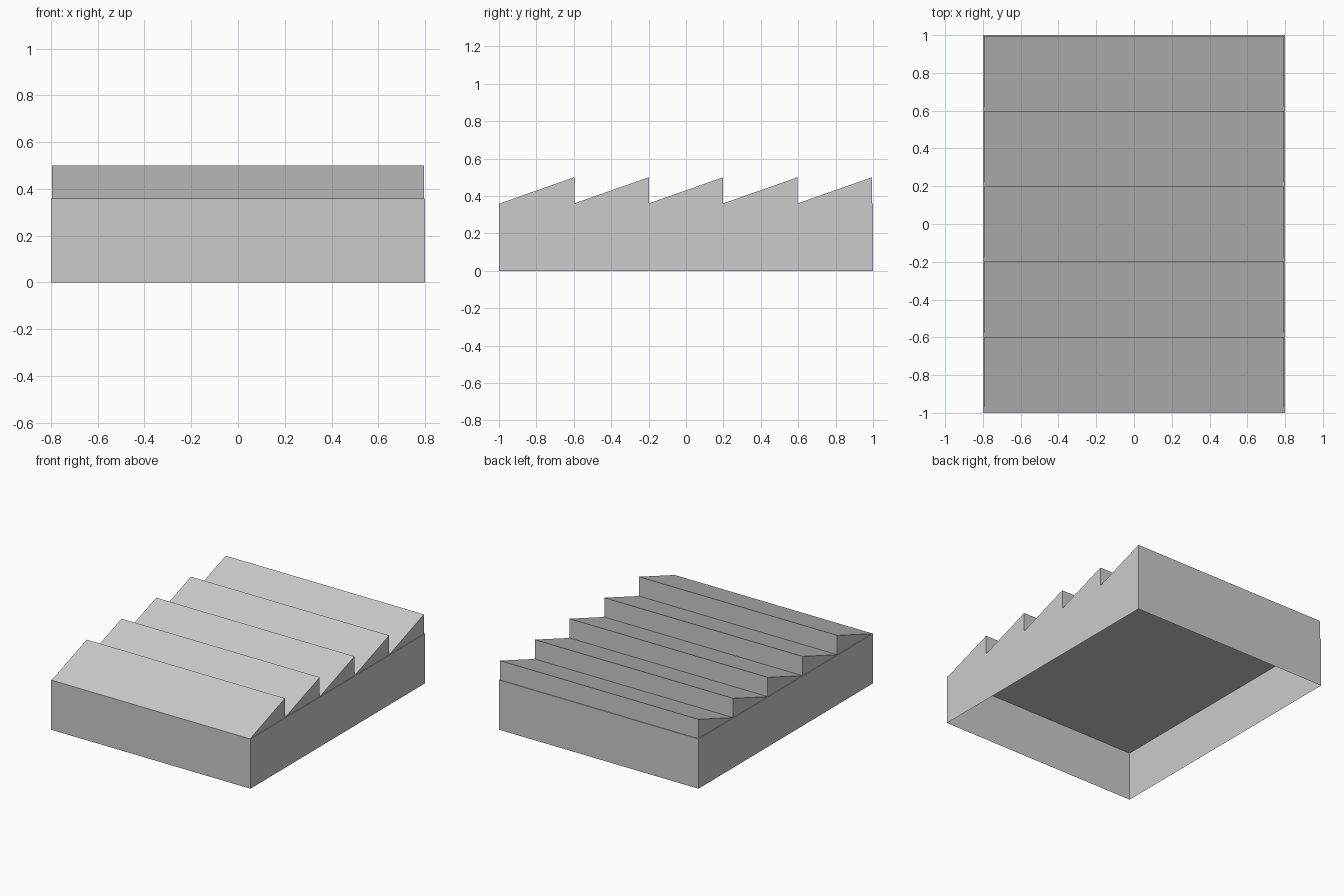
import bpy
import bmesh

cube = bpy.data.objects.get("Cube")
if cube:
    bpy.data.objects.remove(cube, do_unlink=True)

HALF_X, HALF_Y, WALL_TOP, RIDGE = 0.8, 1.0, 0.36, 0.5
INSET, BAYS = 0.005, 5

grey = bpy.data.materials.new("light_grey")
grey.use_nodes = True
colour = (0.6, 0.6, 0.6, 1)
grey.diffuse_color = colour
grey.node_tree.nodes["Principled BSDF"].inputs["Base Color"].default_value = colour


def add_object(name, bm):
    bmesh.ops.recalc_face_normals(bm, faces=bm.faces)
    mesh = bpy.data.meshes.new(name)
    bm.to_mesh(mesh)
    bm.free()
    mesh.materials.append(grey)
    obj = bpy.data.objects.new(name, mesh)
    bpy.context.collection.objects.link(obj)
    return obj


# Walls with a flat ceiling, open underneath
bm = bmesh.new()
bmesh.ops.create_cube(bm, size=1)
for v in bm.verts:
    v.co = (v.co.x * 2 * HALF_X, v.co.y * 2 * HALF_Y, (v.co.z + 0.5) * WALL_TOP)
bm.normal_update()
floor = [f for f in bm.faces if f.normal.z < -0.5]
bmesh.ops.delete(bm, geom=floor, context="FACES_ONLY")
add_object("building_walls", bm)

# Sawtooth roof: one wedge per bay, sloping up to a vertical back
half = HALF_X - INSET
pitch = 2 * (HALF_Y - INSET) / BAYS
for i in range(BAYS):
    front = -HALF_Y + INSET + i * pitch
    back = front + pitch
    bm = bmesh.new()
    profile = [(front, WALL_TOP), (back, WALL_TOP), (back, RIDGE)]
    end = bm.faces.new([bm.verts.new((-half, y, z)) for y, z in profile])
    extruded = bmesh.ops.extrude_face_region(bm, geom=[end], use_keep_orig=True)
    moved = [g for g in extruded["geom"] if isinstance(g, bmesh.types.BMVert)]
    bmesh.ops.translate(bm, verts=moved, vec=(2 * half, 0, 0))
    add_object(f"roof_wedge_{i + 1}", bm)
